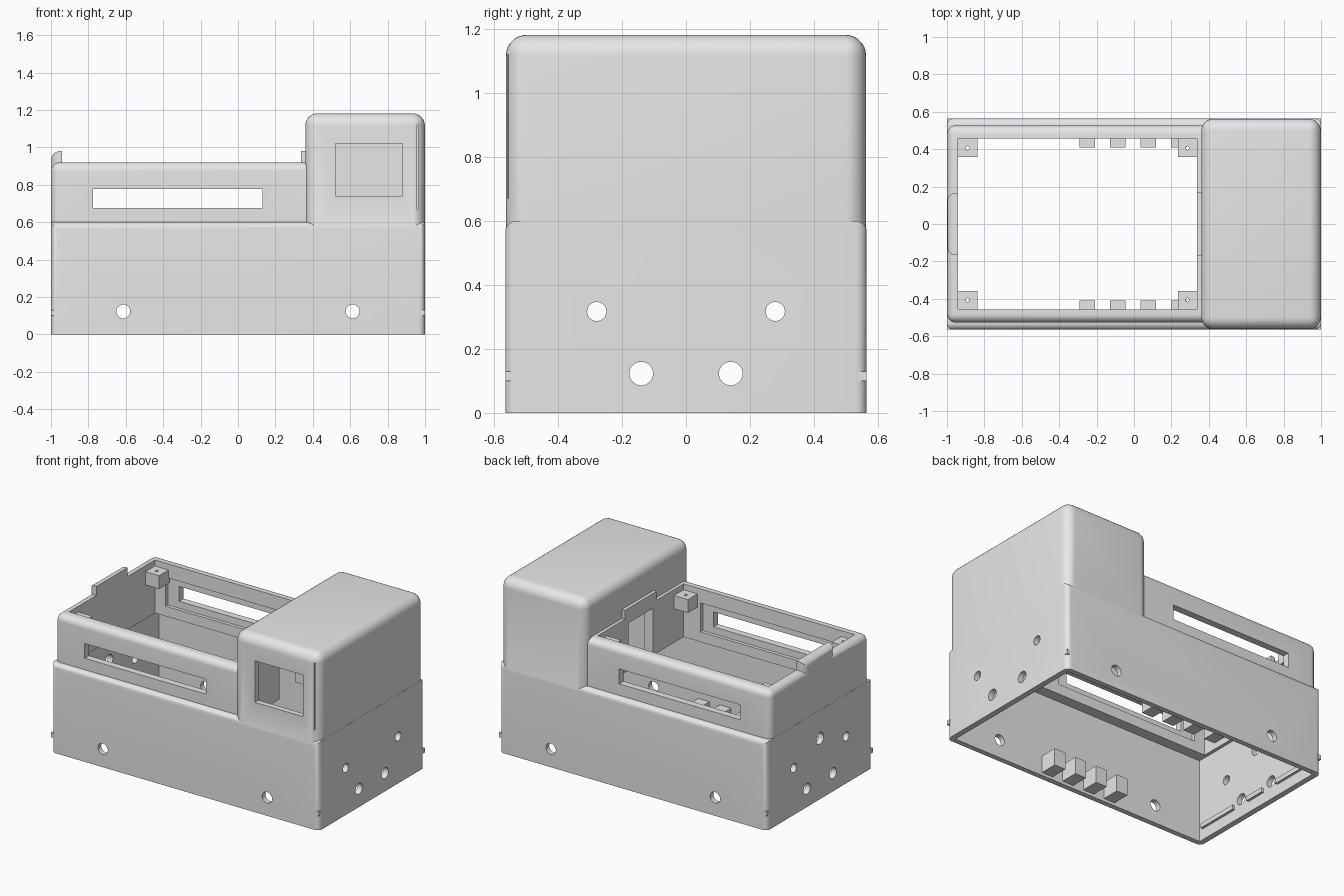
import bpy, bmesh, math
from mathutils import Matrix, Vector

if "Cube" in bpy.data.objects:
    bpy.data.objects.remove(bpy.data.objects["Cube"])

grey = bpy.data.materials.new("plain_grey")
grey.diffuse_color = (0.8, 0.8, 0.8, 1)
grey.use_nodes = True
grey.node_tree.nodes["Principled BSDF"].inputs["Base Color"].default_value = grey.diffuse_color


def finish(name, bm):
    me = bpy.data.meshes.new(name)
    bm.to_mesh(me)
    bm.free()
    me.materials.append(grey)
    ob = bpy.data.objects.new(name, me)
    bpy.context.collection.objects.link(ob)
    return ob


def box(name, x, y, z, r=0.0, pick=None):
    """Box from axis ranges; edges whose midpoint and direction satisfy pick are rounded."""
    bm = bmesh.new()
    bmesh.ops.create_cube(bm, size=1)
    for v in bm.verts:
        v.co = Vector([a[0] if c < 0 else a[1] for a, c in zip((x, y, z), v.co)])
    if pick:
        edges = []
        for e in bm.edges:
            a, b = e.verts[0].co, e.verts[1].co
            if pick((a + b) / 2, (b - a).normalized()):
                edges.append(e)
        bmesh.ops.bevel(bm, geom=edges, offset=r, segments=7, profile=0.5, affect='EDGES')
    return finish(name, bm)


def rod(name, centre, axis, r, length):
    bm = bmesh.new()
    bmesh.ops.create_cone(bm, cap_ends=True, segments=32, radius1=r, radius2=r, depth=length)
    q = Vector((0, 0, 1)).rotation_difference(Vector(axis))
    bmesh.ops.transform(bm, matrix=Matrix.Translation(centre) @ q.to_matrix().to_4x4(), verts=bm.verts)
    return finish(name, bm)


def combine(ob, other, op='DIFFERENCE'):
    m = ob.modifiers.new("join", 'BOOLEAN')
    m.operation, m.solver, m.object = op, 'EXACT', other
    bpy.context.view_layer.objects.active = ob
    bpy.ops.object.modifier_apply(modifier=m.name)
    bpy.data.objects.remove(other)


def cut(ob, x, y, z):
    combine(ob, box("cutter", x, y, z))


def smooth(ob):
    bpy.ops.object.select_all(action='DESELECT')
    ob.select_set(True)
    bpy.context.view_layer.objects.active = ob
    bpy.ops.object.shade_smooth_by_angle(angle=math.radians(30))


# Outer housing: wide base, narrower tray wall, tall end tower
shell = box("housing", (-1, 1), (-.565, .565), (0, .6), .035,
            lambda c, d: abs(d.z) > .9 or (c.z > .5 and abs(d.x) > .9))
tray = box("tray", (-.999, .45), (-.527, .527), (.4, .92), .045,
           lambda c, d: (abs(d.z) > .9 and c.x < 0) or (c.z > .9 and c.x < .4))
tower = box("tower", (.36, .999), (-.563, .563), (.5, 1.182), .065,
            lambda c, d: abs(d.z) > .9 or c.z > 1)
left_tab = box("left_tab", (-.998, -.94), (-.167, .167), (.82, .98), .045,
               lambda c, d: (c.z > .84 and c.x < -.95 and not abs(d.x) > .9))
right_tab = box("right_tab", (.337, .4), (-.17, .17), (.8, .98))
for part in (tray, tower, left_tab, right_tab):
    combine(shell, part, 'UNION')

# Hollow interior, open at the bottom and above the tray
cut(shell, (-.962, .962), (-.53, .53), (-.1, .562))
cut(shell, (-.94, .338), (-.457, .457), (.5, 1.1))
cut(shell, (.4, .96), (-.525, .525), (.5, 1.14))
# Passage from tray to tower
cut(shell, (.3, .45), (-.13, .13), (.5, .88))

# Long slots with recessed inner frames
cut(shell, (-.775, .13), (-.7, .7), (.677, .777))
for s in (-1, 1):
    cut(shell, (-.86, .21), tuple(sorted((s * .44, s * .48))), (.63, .825))
# Tower window and narrow groove beside it
cut(shell, (.52, .88), (-.7, -.45), (.74, 1.02))
cut(shell, (.957, .965), (-.6, -.545), (.67, 1.12))

# Round cable and bolt holes
for s in (-1, 1):
    combine(shell, rod("cutter", (s * .613, 0, .123), (0, 1, 0), .037, 2))
    combine(shell, rod("cutter", (0, s * .14, .123), (1, 0, 0), .037, 3))
    combine(shell, rod("cutter", (0, s * .279, .317), (1, 0, 0), .03, 3))
combine(shell, rod("cutter", (-1, 0, .41), (1, 0, 0), .04, .3))
smooth(shell)

# Screw mounts in the tray corners
for x0, x1 in ((-.95, -.838), (.235, .345)):
    for s in (-1, 1):
        ys = tuple(sorted((s * .357, s * .465)))
        mount = box("corner_mount", (x0, x1), ys, (.79, .88))
        xc = -.89 if x0 < 0 else .285
        combine(mount, rod("cutter", (xc, s * .406, .835), (0, 0, 1), .01, .3))

# Row of standoff blocks along each long wall
for i in range(4):
    xc = -.25 + .163 * i
    for s in (-1, 1):
        ys = tuple(sorted((s * .41, s * .54)))
        box("standoff_block", (xc - .042, xc + .042), ys, (.02, .135))

# Small corner nubs and inner ridges on the short walls
for sx in (-1, 1):
    for sy in (-1, 1):
        box("corner_nub", tuple(sorted((sx * .975, sx))),
            tuple(sorted((sy * .54, sy * .565))), (.1, .13))
    for y0, y1 in ((-.5, -.2), (-.07, .07), (.2, .5)):
        box("inner_ridge", tuple(sorted((sx * .945, sx * .97))), (y0, y1), (.075, .105))
